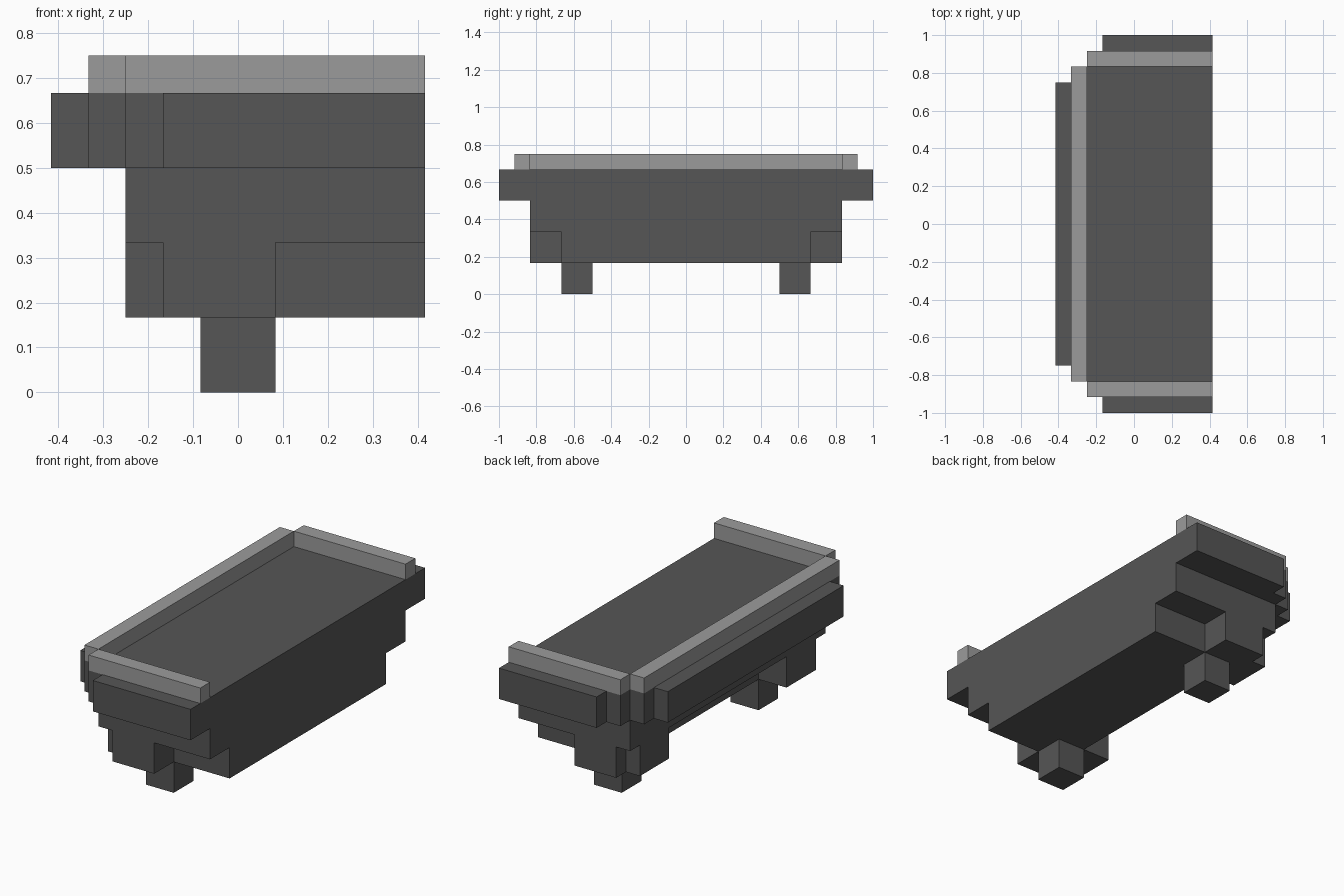
import bpy
import bmesh

cube = bpy.data.objects.get("Cube")
if cube:
    bpy.data.objects.remove(cube, do_unlink=True)

U = 1 / 12  # one block of the grid


def material(name, value):
    mat = bpy.data.materials.new(name)
    mat.use_nodes = True
    colour = (value, value, value, 1)
    mat.diffuse_color = colour
    bsdf = mat.node_tree.nodes["Principled BSDF"]
    bsdf.inputs["Base Color"].default_value = colour
    bsdf.inputs["Roughness"].default_value = 0.8
    return mat


DARK = material("dark grey", 0.092)
LIGHT = material("light grey", 0.33)


def prism(name, outline, z0, z1, mat):
    """Extrude a plan outline, in blocks, from z0 up to z1."""
    bm = bmesh.new()
    base = bm.faces.new([bm.verts.new((x * U, y * U, z0 * U)) for x, y in outline])
    top = bmesh.ops.extrude_face_region(bm, geom=[base], use_keep_orig=True)
    verts = [v for v in top["geom"] if isinstance(v, bmesh.types.BMVert)]
    bmesh.ops.translate(bm, verts=verts, vec=(0, 0, (z1 - z0) * U))
    bmesh.ops.recalc_face_normals(bm, faces=bm.faces)
    mesh = bpy.data.meshes.new(name)
    bm.to_mesh(mesh)
    bm.free()
    mesh.materials.append(mat)
    obj = bpy.data.objects.new(name, mesh)
    bpy.context.collection.objects.link(obj)
    return obj


def mirrored(half):
    """Close a half outline with its reflection in y."""
    return half + [(x, -y) for x, y in reversed(half)]


def rect(x0, x1, y0, y1):
    return [(x0, y0), (x1, y0), (x1, y1), (x0, y1)]


# Stepped layers of the basin, bottom to top
prism("lower_body", mirrored([(5, 8), (1, 8), (1, 10), (-2, 10), (-2, 9),
                              (-3, 9), (-3, 6), (-1, 6)]), 2, 4, DARK)
prism("middle_body", mirrored([(5, 10), (-3, 10)]), 4, 6, DARK)
prism("collar", mirrored([(5, 12), (-2, 12), (-2, 11), (-3, 11), (-3, 10),
                          (-4, 10), (-4, 9), (-5, 9)]), 6, 8, DARK)

# Raised rim on three sides
prism("side_rim", rect(-4, -3, -10, 10), 8, 9, LIGHT)

# Feet and end rims, one of each at both ends
for side, s in (("front", -1), ("back", 1)):
    prism(side + "_rim", rect(-3, 5, 10 * s, 11 * s), 8, 9, LIGHT)
    prism(side + "_foot", rect(-1, 1, 6 * s, 8 * s), 0, 2, DARK)
